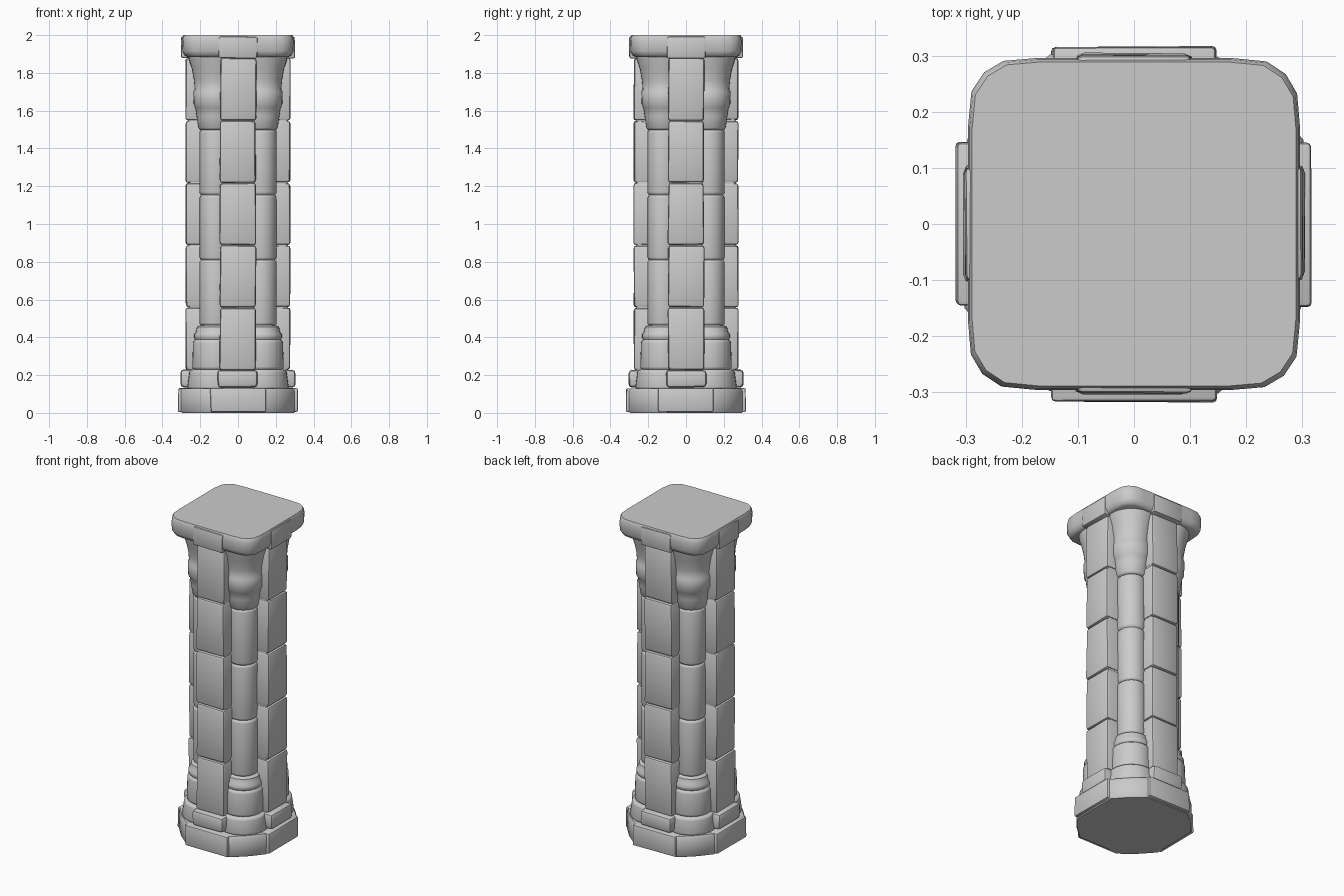
import bpy, bmesh, math, random
from mathutils import Matrix, Vector

if "Cube" in bpy.data.objects:
    bpy.data.objects.remove(bpy.data.objects["Cube"])

random.seed(4)


def finish(bm, name, angle=0.0):
    """Turn a bmesh into a smooth-by-angle object, rotated around the pillar axis."""
    bmesh.ops.transform(bm, matrix=Matrix.Rotation(angle, 4, 'Z'), verts=bm.verts[:])
    bmesh.ops.recalc_face_normals(bm, faces=bm.faces[:])
    me = bpy.data.meshes.new(name)
    bm.to_mesh(me)
    bm.free()
    ob = bpy.data.objects.new(name, me)
    bpy.context.collection.objects.link(ob)
    bpy.ops.object.select_all(action='DESELECT')
    ob.select_set(True)
    bpy.context.view_layer.objects.active = ob
    bpy.ops.object.shade_smooth_by_angle(angle=math.radians(40))
    return ob


def stone(name, half_w, y_in, y_out, z0, z1, angle, bevel=0.012, jitter=0.004):
    """Worn block facing -y, then turned to its side of the pillar."""
    bm = bmesh.new()
    bmesh.ops.create_cube(bm, size=1)
    for v in bm.verts:
        x, y, z = v.co
        j = [random.uniform(-jitter, jitter) for _ in range(3)]
        v.co = (2 * x * half_w + j[0],
                -(y_out if y < 0 else y_in) + j[1] * 0.6,
                (z0 if z < 0 else z1) + j[2] * 0.5)
    bmesh.ops.bevel(bm, geom=bm.edges[:], offset=bevel, segments=2,
                    profile=0.5, affect='EDGES')
    return finish(bm, name, angle)


def lathe(name, profile, cx, cy, angle, sides=32):
    """Closed turned shape from (radius, z) pairs."""
    bm = bmesh.new()
    rings = []
    for r, z in profile:
        rings.append([bm.verts.new((cx + r * math.cos(2 * math.pi * i / sides),
                                    cy + r * math.sin(2 * math.pi * i / sides), z))
                      for i in range(sides)])
    for a, b in zip(rings, rings[1:]):
        for i in range(sides):
            k = (i + 1) % sides
            bm.faces.new((a[i], a[k], b[k], b[i]))
    bm.faces.new(rings[0][::-1])
    bm.faces.new(rings[-1])
    return finish(bm, name, angle)


def slab(name, quarter, levels):
    """Four-fold symmetric slab: quarter outline, stacked (scale, z) levels."""
    outline = [Matrix.Rotation(k * math.pi / 2, 2) @ Vector(p)
               for k in range(4) for p in quarter]
    n = len(outline)
    bm = bmesh.new()
    rings = [[bm.verts.new((p.x * s, p.y * s, z)) for p in outline] for s, z in levels]
    for a, b in zip(rings, rings[1:]):
        for i in range(n):
            k = (i + 1) % n
            bm.faces.new((a[i], a[k], b[k], b[i]))
    bm.faces.new(rings[0][::-1])
    bm.faces.new(rings[-1])
    return finish(bm, name)


def drum(r, z0, z1, r_top=None):
    """Profile of one column stone with softened joints."""
    t = r if r_top is None else r_top
    return [(r - 0.009, z0), (r - 0.002, z0 + 0.006), (r, z0 + 0.014),
            (t, z1 - 0.014), (t - 0.002, z1 - 0.006), (t - 0.009, z1)]


# Plinth core and capping slab
slab("plinth_core", [(0.298, -0.15), (0.302, 0.15), (0.235, 0.225), (0.225, 0.235)],
     [(0.98, 0.0), (1.0, 0.008), (1.0, 0.118), (0.98, 0.128)])
slab("cap_slab", [(0.29, -0.17), (0.29, 0.17), (0.285, 0.228), (0.265, 0.262), (0.232, 0.284)],
     [(0.93, 1.885), (0.975, 1.892), (1.015, 1.915), (1.02, 1.97), (1.01, 1.99), (0.995, 2.0)])

# Turned profile of the corner columns: base rings, shaft drums, flared capital
column = drum(0.148, 0.125, 0.228, 0.138)
column += drum(0.122, 0.23, 0.385, 0.118)
column += [(0.106, 0.388), (0.112, 0.398), (0.112, 0.415), (0.102, 0.43),
           (0.097, 0.455), (0.085, 0.462)]
column += drum(0.085, 0.464, 0.808)
column += drum(0.083, 0.81, 1.153)
column += drum(0.084, 1.155, 1.498)
column += [(0.082, 1.50), (0.09, 1.51), (0.099, 1.57), (0.106, 1.615), (0.114, 1.625),
           (0.116, 1.70), (0.109, 1.712), (0.113, 1.76), (0.124, 1.82),
           (0.14, 1.87), (0.145, 1.90)]

joints = [0.225, 0.558, 0.888, 1.218, 1.547, 1.88]

for k in range(4):
    a = k * math.pi / 2
    # Corner column and the chipped plinth stones under it
    lathe(f"corner_column_{k}", column, 0.12, 0.12, a)
    for s in (-1, 1):
        stone(f"plinth_corner_stone_{k}_{s}", 0.038, 0.2, 0.322, 0.01, 0.125,
              a + math.pi / 4 + s * 0.13, 0.012)
    # Stacked pier stones
    for i, (z0, z1) in enumerate(zip(joints, joints[1:])):
        stone(f"pier_stone_{k}_{i}", 0.095, 0.02, 0.277, z0 + 0.002, z1 - 0.002, a, 0.014)
    # Plinth, base ring and cap face stones
    stone(f"plinth_stone_{k}", 0.146, 0.1, 0.317, 0.005, 0.13, a, 0.008, 0.003)
    stone(f"base_ring_stone_{k}", 0.106, 0.1, 0.304, 0.135, 0.228, a, 0.018)
    stone(f"cap_stone_{k}", 0.102, 0.1, 0.301, 1.877, 1.992, a, 0.01, 0.003)

# Mortar core behind the joints
stone("pier_core", 0.088, -0.262, 0.262, 0.1, 1.9, 0, 0.01, 0)
stone("pier_core_cross", 0.088, -0.262, 0.262, 0.1, 1.9, math.pi / 2, 0.01, 0)
